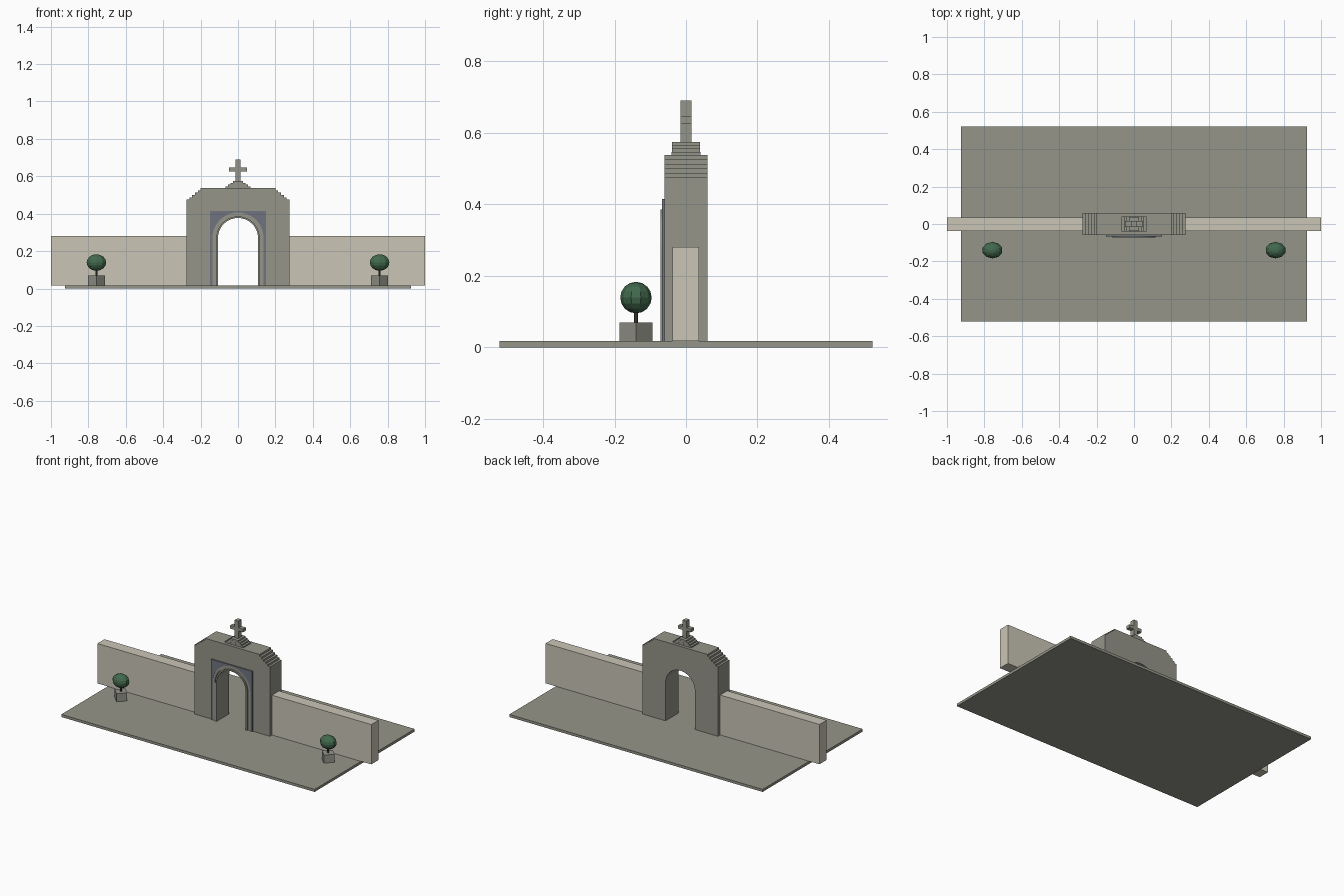
import bpy, bmesh
from math import pi, sin, cos

cube = bpy.data.objects.get("Cube")
if cube:
    bpy.data.objects.remove(cube)


def material(name, rgb):
    m = bpy.data.materials.new(name)
    m.use_nodes = True
    m.diffuse_color = (*rgb, 1)
    m.node_tree.nodes["Principled BSDF"].inputs["Base Color"].default_value = (*rgb, 1)
    return m


STONE = material("grey stone", (0.30, 0.30, 0.255))
PLASTER = material("cream plaster", (0.59, 0.56, 0.47))
SLATE = material("blue slate", (0.16, 0.175, 0.21))
LEAF = material("dark green leaf", (0.055, 0.14, 0.075))
BARK = material("dark bark", (0.06, 0.06, 0.045))


def finish(name, bm, mat):
    bmesh.ops.recalc_face_normals(bm, faces=bm.faces)
    mesh = bpy.data.meshes.new(name)
    bm.to_mesh(mesh)
    bm.free()
    mesh.materials.append(mat)
    ob = bpy.data.objects.new(name, mesh)
    bpy.context.collection.objects.link(ob)
    return ob


def prism(name, profile, y0, y1, mat):
    """Extrude an x-z outline from y0 to y1."""
    bm = bmesh.new()
    face = bm.faces.new([bm.verts.new((x, y0, z)) for x, z in profile])
    out = bmesh.ops.extrude_face_region(bm, geom=[face])["geom"]
    moved = [v for v in out if isinstance(v, bmesh.types.BMVert)]
    bmesh.ops.translate(bm, verts=moved, vec=(0, y1 - y0, 0))
    return finish(name, bm, mat)


def box(name, x0, x1, y0, y1, z0, z1, mat):
    return prism(name, [(x0, z0), (x1, z0), (x1, z1), (x0, z1)], y0, y1, mat)


def round_part(name, center, r1, r2, height, sides, mat, turn=0):
    bm = bmesh.new()
    bmesh.ops.create_cone(bm, cap_ends=True, segments=sides, radius1=r1, radius2=r2, depth=height)
    ob = finish(name, bm, mat)
    ob.location = center
    ob.rotation_euler.z = turn
    return ob


GROUND = 0.017
SPRING = 0.27


def arch(r, steps=20):
    """Door outline from the lower right, over the top, to the lower left."""
    curve = [(r * cos(pi * i / steps), SPRING + r * sin(pi * i / steps)) for i in range(steps + 1)]
    return [(r, GROUND)] + curve + [(-r, GROUND)]


def mirrored(right):
    return right + [(-x, z) for x, z in reversed(right)]


# Ground slab and side walls
box("ground_slab", -0.925, 0.925, -0.522, 0.522, 0, GROUND, STONE)
for side, s in (("left", 1), ("right", -1)):
    box(side + "_wall", *sorted((s * 0.27, s)), -0.038, 0.036, GROUND, 0.28, PLASTER)

# Gate body with stepped shoulders and an arched opening
R = 0.107
shoulder = [(0.275, GROUND), (0.275, 0.475)]
for i in range(5):
    x, z = 0.26 - i * 0.015, 0.475 + i * 0.0125
    shoulder += [(x, z), (x, z + 0.0125)]
prism("gate_body", mirrored(shoulder) + arch(R)[::-1], -0.06, 0.06, STONE)

# Slate surround and stepped arch mouldings on the front
surround = [(0.15, GROUND), (0.15, 0.415)]
prism("slate_surround", mirrored(surround) + arch(0.137)[::-1], -0.067, -0.06, SLATE)
for name, outer, inner, front in (("outer_moulding", 0.137, 0.122, -0.066),
                                  ("middle_moulding", 0.122, 0.116, -0.062),
                                  ("inner_moulding", 0.116, R, -0.072)):
    prism(name, arch(outer) + arch(inner)[::-1], front, -0.06, STONE)

# Stepped pedestal and cross
for i in range(4):
    w, d = 0.068 - i * 0.0135, 0.04 - i * 0.0005
    box(f"pedestal_step_{i + 1}", -w, w, -d, d, 0.537 + i * 0.0095, 0.5465 + i * 0.0095, STONE)
box("cross_post", -0.014, 0.014, -0.016, 0.016, 0.575, 0.69, STONE)
box("cross_arm", -0.047, 0.047, -0.015, 0.015, 0.625, 0.646, STONE)

# Topiary trees in square planters
for side, s in (("left", 1), ("right", -1)):
    x, y = s * 0.757, -0.14
    round_part(side + "_planter", (x, y, 0.0435), 0.046, 0.046, 0.053, 4, STONE)
    round_part(side + "_trunk", (x, y, 0.085), 0.006, 0.006, 0.04, 8, BARK)
    bm = bmesh.new()
    bmesh.ops.create_uvsphere(bm, u_segments=10, v_segments=8, radius=0.044)
    bush = finish(side + "_bush", bm, LEAF)
    bush.location = (x, y, 0.139)
    bush.scale.x = 1.25
